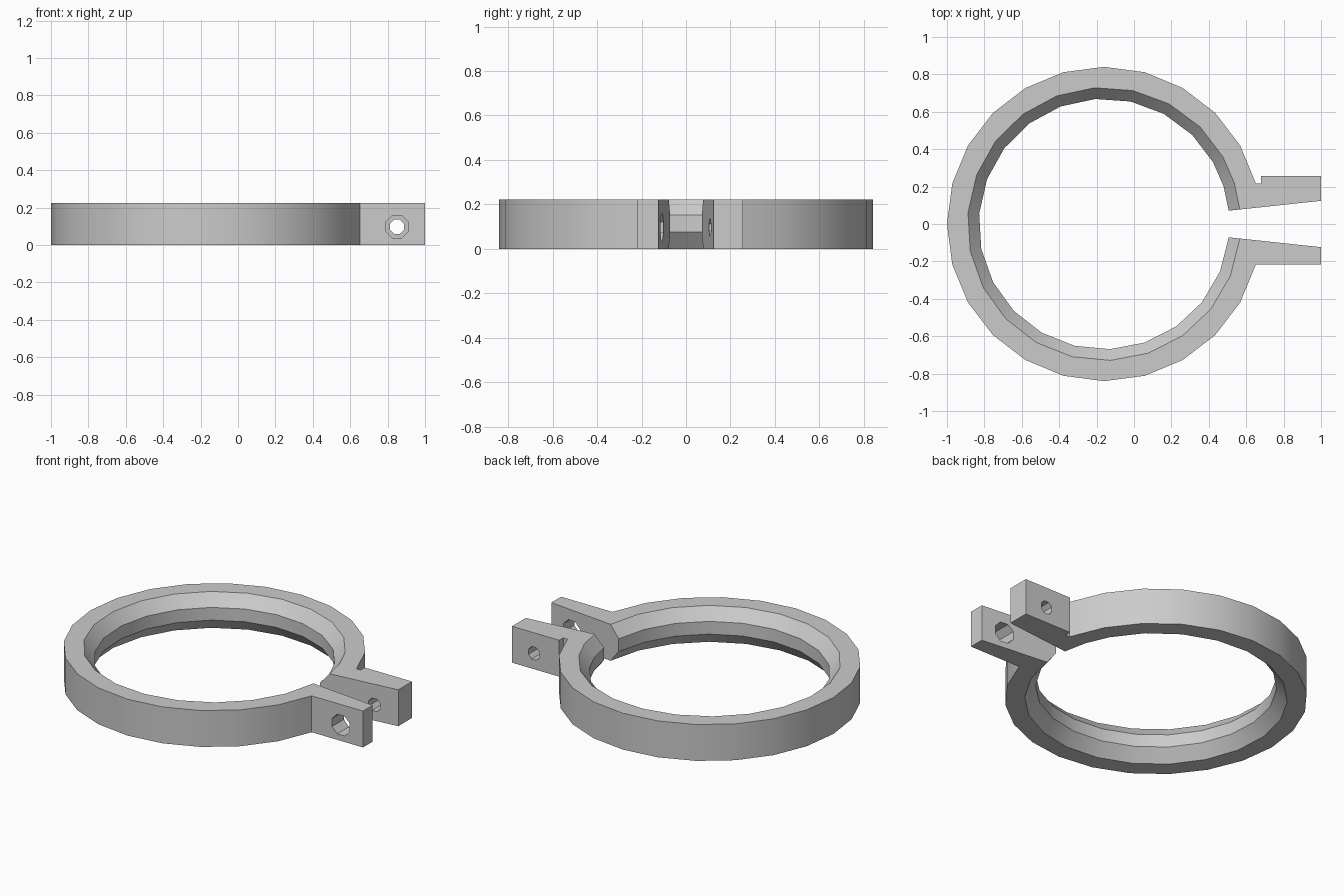
import bpy
import bmesh
from math import sin, cos, tan, radians, pi
from mathutils import Matrix

HEIGHT = 0.223
CENTRE_X = -0.16
R_OUT, R_WIDE, R_NARROW = 0.84, 0.73, 0.67
GAP = 6.1            # half angle of the wedge-shaped gap
HOLE_X, HOLE_Z = 0.85, 0.097

cube = bpy.data.objects.get("Cube")
if cube:
    bpy.data.objects.remove(cube, do_unlink=True)

grey = bpy.data.materials.new("plain grey")
grey.use_nodes = True
colour = (0.6, 0.6, 0.6, 1)
grey.diffuse_color = colour
grey.node_tree.nodes["Principled BSDF"].inputs["Base Color"].default_value = colour


def on_circle(radius, degrees):
    a = radians(degrees)
    return CENTRE_X + radius * cos(a), radius * sin(a)


def make_object(name, bm):
    bmesh.ops.recalc_face_normals(bm, faces=bm.faces)
    mesh = bpy.data.meshes.new(name)
    bm.to_mesh(mesh)
    bm.free()
    obj = bpy.data.objects.new(name, mesh)
    bpy.context.collection.objects.link(obj)
    mesh.materials.append(grey)
    return obj


# Outer outline: stepped back lug, ring, front lug
tip_y = (1 - CENTRE_X) * tan(radians(GAP))
lug_y = on_circle(R_OUT, 15)[1]
outline = [(1, tip_y), (1, 0.257), (0.68, 0.257), (0.68, lug_y)]
outline += [on_circle(R_OUT, a) for a in range(15, 346, 15)]
outline += [(1, -lug_y), (1, -tip_y)]

# Inner bore: waist with a bevel above and below
first = 45.3
step = (360 - GAP - first) / 19
angles = [GAP, 17.5, 29.5] + [first + step * i for i in range(20)]
bore = [(R_WIDE, 0), (R_NARROW, 0.075), (R_NARROW, 0.153), (R_WIDE, HEIGHT)]

bm = bmesh.new()
outer = [[bm.verts.new((x, y, z)) for x, y in outline] for z in (0, HEIGHT)]
inner = [[bm.verts.new((*on_circle(r, a), z)) for a in angles] for r, z in bore]


def wall(low, high):
    for i in range(len(low) - 1):
        bm.faces.new((low[i], low[i + 1], high[i + 1], high[i]))


wall(outer[0], outer[1])
for low, high in zip(inner, inner[1:]):
    wall(low, high)
bm.faces.new(outer[0] + inner[0][::-1])
bm.faces.new(outer[1] + inner[-1][::-1])
for end in (0, -1):   # the two faces of the gap
    bm.faces.new([row[end] for row in inner] + [outer[1][end], outer[0][end]])
clamp = make_object("ring_clamp", bm)

# Bolt holes: wide in the front lug, narrow in the back lug
for name, radius, side in (("wide_hole", 0.065, -1), ("narrow_hole", 0.041, 1)):
    bm = bmesh.new()
    place = (Matrix.Translation((HOLE_X, side * 0.2, HOLE_Z))
             @ Matrix.Rotation(pi / 2, 4, "X") @ Matrix.Rotation(pi / 8, 4, "Z"))
    bmesh.ops.create_cone(bm, cap_ends=True, segments=8, radius1=radius,
                          radius2=radius, depth=0.36, matrix=place)
    cutter = make_object(name, bm)
    cutter.hide_render = True
    cut = clamp.modifiers.new(name, "BOOLEAN")
    cut.operation = "DIFFERENCE"
    cut.solver = "EXACT"
    cut.object = cutter
    bpy.ops.object.select_all(action="DESELECT")
    clamp.select_set(True)
    bpy.context.view_layer.objects.active = clamp
    bpy.ops.object.modifier_apply(modifier=name)
    bpy.data.objects.remove(cutter, do_unlink=True)

bpy.ops.object.shade_smooth_by_angle(angle=radians(30))
